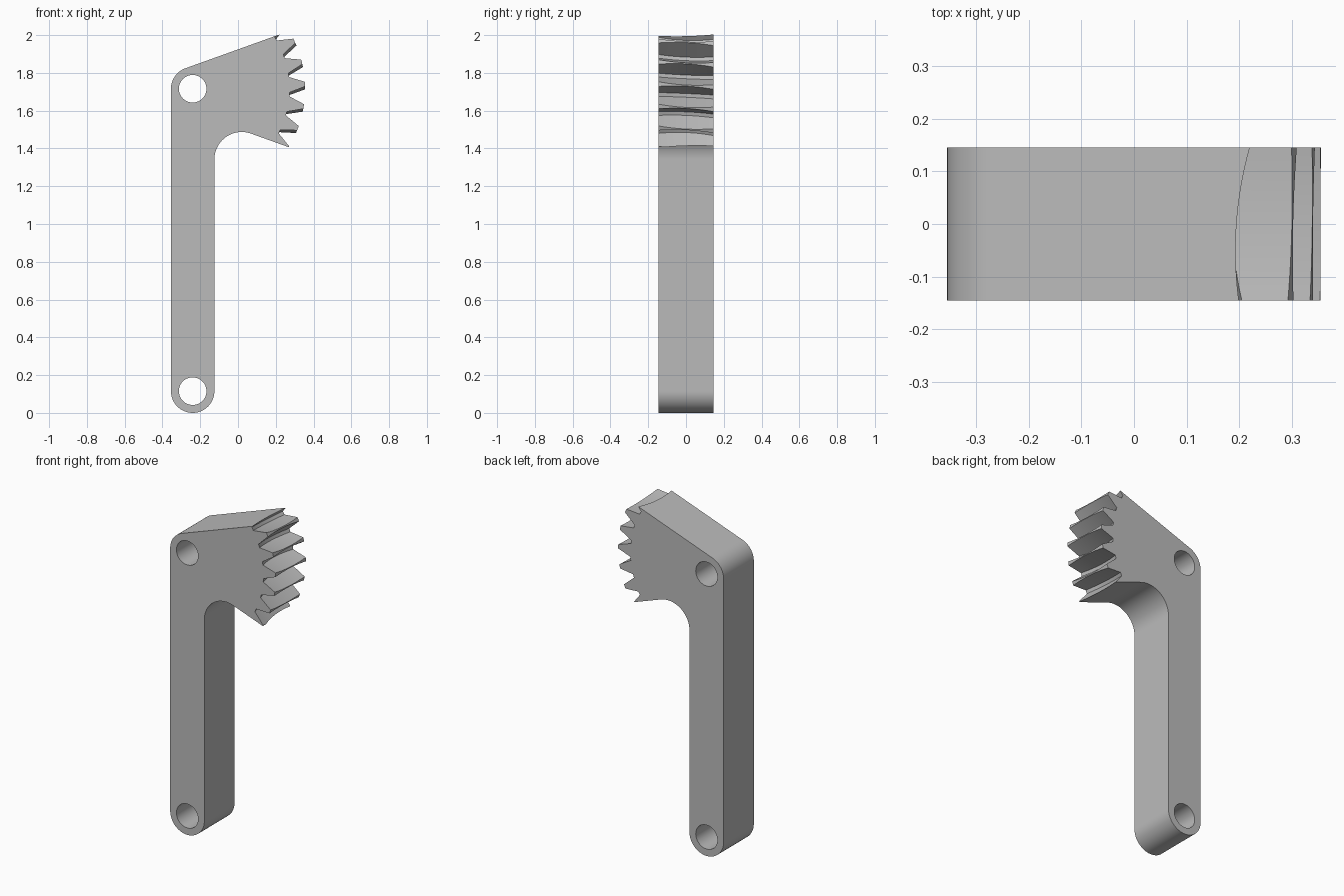
import bpy, bmesh
from math import cos, sin, pi, radians

if "Cube" in bpy.data.objects:
    bpy.data.objects.remove(bpy.data.objects["Cube"], do_unlink=True)

PX, PZ = -0.24, 1.716          # pivot of the sector, upper hole
FOOT_Z = 0.115                 # lower hole
HALF = 0.145                   # half thickness
TIP_R, ROOT_R = 0.595, 0.513   # tooth tip and root radii
PITCH, FIRST_GAP, GAPS = 11.45, 31.0, 6
TWIST, THROAT = 1.5, 0.022     # slant of the teeth, hollow of the roots

steel = bpy.data.materials.new("steel_grey")
steel.use_nodes = True
grey = (0.5, 0.5, 0.5, 1)
steel.diffuse_color = grey
steel.node_tree.nodes["Principled BSDF"].inputs["Base Color"].default_value = grey


def arc(cx, cz, r, a0, a1, n):
    angles = [radians(a0 + (a1 - a0) * i / n) for i in range(n + 1)]
    return [(cx + r * cos(a), cz + r * sin(a)) for a in angles]


def loft(bm, slices):
    """Closed solid through matching outlines, each given as (y, points)."""
    rings = [[bm.verts.new((x, y, z)) for x, z in pts] for y, pts in slices]
    for a, b in zip(rings, rings[1:]):
        for i in range(len(a)):
            j = (i + 1) % len(a)
            bm.faces.new((a[i], a[j], b[j], b[i]))
    bm.faces.new(rings[0])
    bm.faces.new(rings[-1])


def make_object(name, bm):
    bmesh.ops.recalc_face_normals(bm, faces=bm.faces)
    mesh = bpy.data.meshes.new(name)
    bm.to_mesh(mesh)
    bm.free()
    mesh.materials.append(steel)
    obj = bpy.data.objects.new(name, mesh)
    bpy.context.collection.objects.link(obj)
    return obj


# Lever arm with toothless sector head
outline = (arc(PX, FOOT_Z, 0.115, 180, 360, 32)
           + arc(0.02, 1.342, 0.145, 180, 69.4, 24)
           + arc(PX, PZ, TIP_R, -31.3, 30.9, 48)
           + arc(PX, PZ, 0.115, 109.7, 180, 16))
bm = bmesh.new()
loft(bm, [(-HALF, outline), (HALF, outline)])
lever = make_object("sector_lever", bm)

# Pin holes
bm = bmesh.new()
for z in (FOOT_Z, PZ):
    hole = arc(PX, z, 0.073, 0, 360, 48)[:-1]
    loft(bm, [(-0.3, hole), (0.3, hole)])
holes = make_object("pin_hole_cutter", bm)


# Tooth gaps: slanted trapezoid grooves, deepest halfway through
def gap_section(centre, y):
    depth = THROAT * (1 - (y / HALF) ** 2)
    mid = centre - TWIST * (y + HALF) / (2 * HALF)
    slope = (4.5 - 1.15) / (TIP_R - ROOT_R)
    points = []
    for r, side in ((ROOT_R - depth, -1), (0.602, -1), (0.602, 1), (ROOT_R - depth, 1)):
        half = 1.15 + slope * (r - ROOT_R + depth)
        a = radians(mid + side * half)
        points.append((PX + r * cos(a), PZ + r * sin(a)))
    return points


bm = bmesh.new()
STEPS = 14
for k in range(GAPS):
    ys = [HALF * 1.02 * (2 * i / STEPS - 1) for i in range(STEPS + 1)]
    loft(bm, [(y, gap_section(FIRST_GAP - PITCH * k, y)) for y in ys])
gaps = make_object("tooth_gap_cutter", bm)

# Cut the holes and teeth
bpy.context.view_layer.objects.active = lever
for cutter in (holes, gaps):
    mod = lever.modifiers.new(cutter.name, "BOOLEAN")
    mod.operation, mod.solver, mod.object = "DIFFERENCE", "EXACT", cutter
    bpy.ops.object.modifier_apply(modifier=mod.name)
    bpy.data.objects.remove(cutter, do_unlink=True)

for obj in bpy.context.selected_objects:
    obj.select_set(False)
lever.select_set(True)
bpy.ops.object.shade_smooth_by_angle(angle=radians(25))
